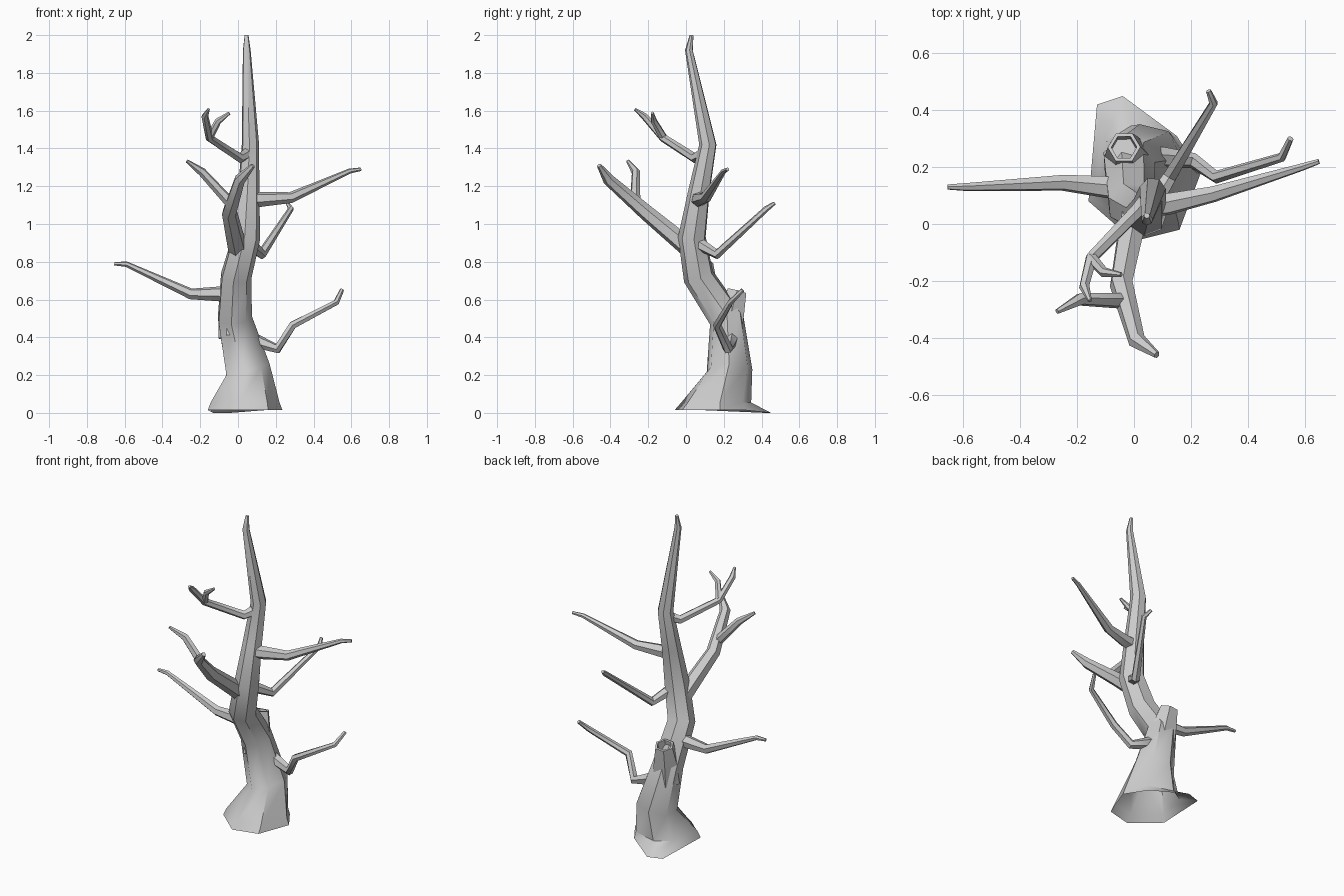
import bpy, bmesh, math
from mathutils import Vector

def finish(name, bm):
    bmesh.ops.recalc_face_normals(bm, faces=bm.faces)
    me = bpy.data.meshes.new(name)
    bm.to_mesh(me)
    bm.free()
    ob = bpy.data.objects.new(name, me)
    bpy.context.collection.objects.link(ob)
    bpy.ops.object.select_all(action='DESELECT')
    ob.select_set(True)
    bpy.context.view_layer.objects.active = ob
    bpy.ops.object.shade_smooth_by_angle(angle=math.radians(50))

def skin(name, rings, cap_start=False):
    """Bridge successive rings of points and cap the end."""
    bm = bmesh.new()
    loops = [[bm.verts.new(p) for p in r] for r in rings]
    n = len(loops[0])
    for a, b in zip(loops, loops[1:]):
        for i in range(n):
            j = (i + 1) % n
            bm.faces.new((a[i], a[j], b[j], b[i]))
    bm.faces.new(loops[-1])
    if cap_start:
        bm.faces.new(loops[0])
    finish(name, bm)

def tube_rings(path, n, side):
    """Rings around (x, y, z, radius) stations, turned to follow the path."""
    pts = [Vector(p[:3]) for p in path]
    u, rings = Vector(side), []
    for k, p in enumerate(pts):
        before = (p - pts[max(k - 1, 0)]).normalized()
        after = (pts[min(k + 1, len(pts) - 1)] - p).normalized()
        t = (before + after).normalized()
        u = (u - t * u.dot(t)).normalized()
        v = t.cross(u)
        r = path[k][3] * 1.05
        rings.append([p + r * (math.cos(a) * u + math.sin(a) * v)
                      for a in (i * math.tau / n for i in range(n))])
    return rings

# Trunk with flared foot and one root running out at the back
foot = [(.235, .18, .015), (.15, .31, .015), (-.04, .45, 0), (-.13, .42, 0),
        (-.16, .08, .015), (0, -.06, .015), (.16, -.02, .015)]
ankle = [(.22, .18, .055), (.145, .30, .055), (-.01, .345, .055), (-.10, .29, .055),
         (-.145, .09, .055), (.005, -.025, .055), (.155, .01, .055)]
trunk = [(.047, .23, .23, .118), (-.02, .215, .50, .09), (-.012, .068, .72, .08),
         (.043, .033, .93, .072), (.055, .07, 1.17, .056), (.065, .117, 1.42, .045),
         (.046, .016, 1.92, .02), (.045, .03, 2.0, .01)]
skin("trunk", [foot, ankle] + tube_rings(trunk, 7, (1, 0, 0)))

# Broken hollow stub at the back of the fork
stub = tube_rings([(-.015, .215, .40, .085), (-.025, .24, .53, .075),
                   (-.035, .27, .645, .055)], 6, (1, 0, 0))
mid = Vector((-.035, .27, .645))
stub.append([mid + (p - mid) * .78 for p in stub[-1]])
stub.append([p + Vector((0, -.01, -.05)) for p in stub[-1]])
skin("broken_stub", stub)

# Branches and twigs as (x, y, z, radius) stations
branches = {
    "left_branch": [(0, .12, .63, .042), (-.10, .13, .63, .038), (-.25, .145, .63, .028),
                    (-.59, .13, .787, .014), (-.655, .13, .79, .009)],
    "low_right_branch": [(.03, .24, .41, .04), (.11, .235, .375, .034), (.21, .222, .34, .026),
                         (.29, .165, .465, .022), (.52, .235, .585, .016),
                         (.55, .30, .65, .011)],
    "high_right_branch": [(.05, .065, 1.13, .042), (.12, .07, 1.13, .038),
                          (.28, .105, 1.14, .028), (.59, .20, 1.28, .013),
                          (.65, .22, 1.29, .009)],
    "back_branch": [(.06, .06, .90, .034), (.125, .165, .84, .026),
                    (.28, .425, 1.08, .015), (.262, .468, 1.11, .009)],
    "front_branch": [(.0, .03, .86, .05), (-.045, -.21, 1.06, .04),
                     (.01, -.41, 1.235, .03), (.08, -.46, 1.31, .012)],
    "front_twig": [(-.03, -.27, 1.10, .028), (-.19, -.265, 1.275, .022),
                   (-.27, -.308, 1.333, .009)],
    "high_front_branch": [(.07, .11, 1.385, .034), (.01, .045, 1.35, .026),
                          (-.15, -.12, 1.455, .021), (-.175, -.22, 1.57, .018),
                          (-.155, -.27, 1.608, .007)],
    "high_front_twig": [(-.15, -.12, 1.46, .02), (-.105, -.17, 1.545, .017),
                        (-.045, -.178, 1.588, .008)],
}
for name, path in branches.items():
    skin(name, tube_rings(path, 6, (.1, .2, 1)), cap_start=True)
